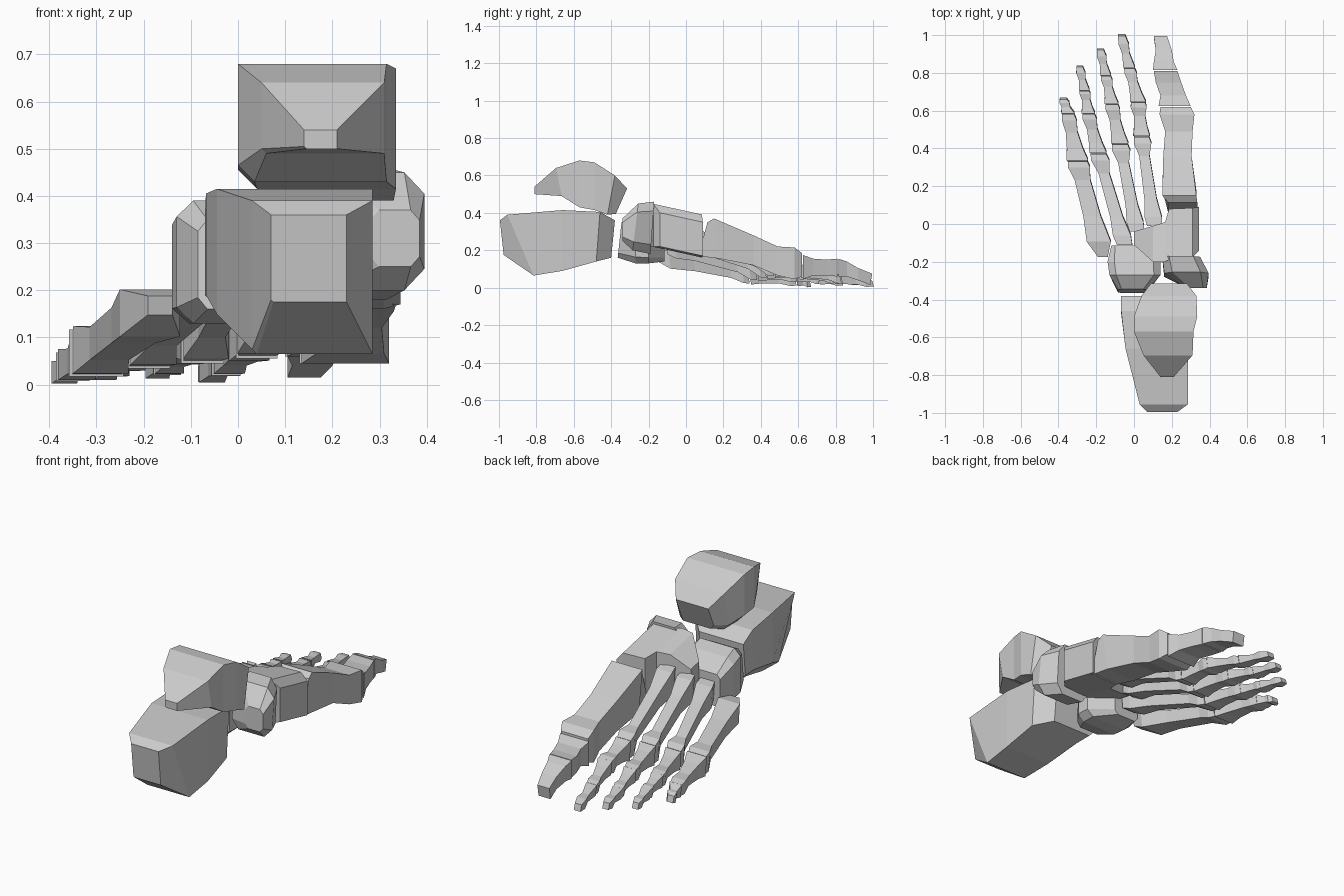
import bpy, bmesh


def ring_points(x0, x1, z0, z1, chamfer, cut):
    """Box section; eight-sided when chamfered; five-sided with the lower left cut."""
    if cut:
        return [(x0 + cut, z0), (x1, z0), (x1, z1), (x0, z1), (x0, z0 + cut)]
    if chamfer == 0:
        return [(x0, z0), (x1, z0), (x1, z1), (x0, z1)]
    a, b = (x1 - x0) * chamfer, (z1 - z0) * chamfer
    return [(x0 + a, z0), (x1 - a, z0), (x1, z0 + b), (x1, z1 - b),
            (x1 - a, z1), (x0 + a, z1), (x0, z1 - b), (x0, z0 + b)]


def loft(name, stations, chamfer=0, cuts=None, along_x=False, slope=0):
    """Stations: position, low/high across, low/high z, lean of the top edge."""
    bm = bmesh.new()
    rings = []
    for k, (p, a0, a1, z0, z1, lean) in enumerate(stations):
        ring = []
        for a, z in ring_points(a0, a1, z0, z1, chamfer, cuts[k] if cuts else 0):
            q = p + lean * ((z - z0) / (z1 - z0) - 0.5)
            x, y = (q, a) if along_x else (a, q)
            ring.append(bm.verts.new((x, y, z + slope * y)))
        rings.append(ring)
    n = len(rings[0])
    for r, s in zip(rings, rings[1:]):
        for i in range(n):
            j = (i + 1) % n
            bm.faces.new((r[i], r[j], s[j], s[i]))
    bm.faces.new(rings[0])
    bm.faces.new(rings[-1])
    bmesh.ops.recalc_face_normals(bm, faces=bm.faces)
    mesh = bpy.data.meshes.new(name)
    bm.to_mesh(mesh)
    bm.free()
    obj = bpy.data.objects.new(name, mesh)
    bpy.context.collection.objects.link(obj)
    return obj


def long_bone(name, a, b, shape):
    """Waisted bone between joints a and b: (x, y, z, half width, half height)."""
    stations = []
    for t, k in shape:
        x, y, z, w, h = [u + (v - u) * t for u, v in zip(a, b)]
        stations.append((y, x - w * k, x + w * k, z - h * k, z + h * k, -0.01))
    loft(name, stations)


# Heel bone
loft("heel_bone", [
    (-0.985, 0.07, 0.23, 0.175, 0.36, -0.02),
    (-0.885, 0.03, 0.285, 0.065, 0.39, -0.14),
    (-0.66, -0.045, 0.285, 0.09, 0.415, 0),
    (-0.47, -0.068, 0.27, 0.14, 0.405, 0.02),
    (-0.39, -0.07, 0.19, 0.16, 0.36, 0.02)], cuts=[0.005, 0.01, 0.06, 0.05, 0.03])

# Ankle bone
loft("ankle_bone", [
    (-0.81, 0.14, 0.21, 0.50, 0.54, 0),
    (-0.68, 0.05, 0.31, 0.49, 0.64, -0.03),
    (-0.57, 0.0, 0.315, 0.43, 0.68, 0),
    (-0.49, 0.0, 0.335, 0.415, 0.67, 0.0),
    (-0.40, 0.04, 0.33, 0.39, 0.60, 0.04),
    (-0.345, 0.09, 0.28, 0.395, 0.53, 0.06)], cuts=[0.005, 0.01, 0.035, 0.04, 0.03, 0.03])

# Midfoot bones
loft("inner_midfoot_bone", [
    (-0.34, 0.28, 0.385, 0.25, 0.37, 0),
    (-0.27, 0.16, 0.395, 0.20, 0.45, 0.03),
    (-0.18, 0.15, 0.35, 0.18, 0.46, 0.02)], 0.18)
loft("outer_midfoot_bone", [
    (-0.355, -0.085, 0.07, 0.16, 0.35, 0.02),
    (-0.27, -0.13, 0.14, 0.13, 0.39, 0),
    (-0.20, -0.14, 0.14, 0.13, 0.37, 0),
    (-0.115, -0.12, 0.03, 0.14, 0.31, 0)], 0.13)
loft("front_midfoot_bone", [
    (0.0, -0.11, -0.04, 0.21, 0.33, 0),
    (0.10, -0.20, -0.01, 0.19, 0.40, 0),
    (0.165, -0.20, 0.01, 0.18, 0.41, 0),
    (0.185, -0.19, 0.08, 0.18, 0.41, 0),
    (0.31, -0.175, 0.085, 0.18, 0.41, 0),
    (0.345, -0.14, 0.09, 0.19, 0.37, 0)], along_x=True, slope=-0.22)

# Big toe bones
loft("big_toe_metatarsal", [
    (0.09, 0.18, 0.335, 0.17, 0.35, 0.05),
    (0.165, 0.15, 0.33, 0.155, 0.37, -0.03),
    (0.36, 0.155, 0.305, 0.12, 0.28, 0),
    (0.49, 0.165, 0.31, 0.065, 0.22, 0),
    (0.58, 0.135, 0.32, 0.045, 0.215, 0),
    (0.62, 0.14, 0.30, 0.06, 0.185, 0)])
loft("big_toe_near_bone", [
    (0.625, 0.13, 0.30, 0.045, 0.175, 0),
    (0.68, 0.14, 0.275, 0.065, 0.155, 0),
    (0.75, 0.115, 0.25, 0.065, 0.15, 0),
    (0.81, 0.105, 0.23, 0.06, 0.155, 0)])
loft("big_toe_tip_bone", [
    (0.815, 0.10, 0.23, 0.06, 0.155, 0),
    (0.86, 0.105, 0.21, 0.06, 0.14, 0),
    (0.92, 0.115, 0.20, 0.04, 0.105, 0),
    (0.99, 0.105, 0.175, 0.015, 0.075, 0.01)])

# Joints of the four smaller toes, from midfoot to tip
rays = {
    "second": [(0.108, -0.005, 0.29, 0.046, 0.065), (0.04, 0.47, 0.105, 0.044, 0.05),
               (0.022, 0.65, 0.085, 0.042, 0.034), (-0.025, 0.83, 0.045, 0.031, 0.026),
               (-0.065, 1.0, 0.022, 0.026, 0.022)],
    "third": [(0.015, -0.035, 0.265, 0.045, 0.06), (-0.075, 0.43, 0.095, 0.046, 0.05),
              (-0.118, 0.64, 0.075, 0.037, 0.032), (-0.15, 0.79, 0.045, 0.029, 0.025),
              (-0.178, 0.925, 0.032, 0.024, 0.021)],
    "fourth": [(-0.05, -0.105, 0.225, 0.048, 0.055), (-0.19, 0.38, 0.08, 0.046, 0.046),
               (-0.242, 0.59, 0.06, 0.036, 0.031), (-0.262, 0.71, 0.042, 0.028, 0.025),
               (-0.288, 0.835, 0.028, 0.023, 0.02)],
    "fifth": [(-0.165, -0.17, 0.168, 0.065, 0.05), (-0.30, 0.34, 0.067, 0.058, 0.05),
              (-0.35, 0.59, 0.038, 0.036, 0.03), (-0.374, 0.665, 0.022, 0.024, 0.022)],
}
metatarsal = [(0, 0.85), (0.1, 1), (0.3, 0.72), (0.78, 0.62), (0.92, 1.05), (0.99, 0.9)]
outer = [(0, 0.4), (0.16, 1), (0.42, 0.75), (0.8, 0.7), (0.93, 1), (0.99, 0.9)]
phalanx = [(0.01, 1), (0.25, 0.82), (0.6, 0.7), (0.85, 1), (0.985, 0.9)]
tip = [(0.01, 1), (0.45, 0.7), (0.75, 1), (1, 0.75)]
for toe, joints in rays.items():
    last = len(joints) - 2
    for i, (a, b) in enumerate(zip(joints, joints[1:])):
        if i == 0:
            long_bone(toe + "_metatarsal", a, b, outer if toe == "fifth" else metatarsal)
        elif i == last:
            long_bone(toe + "_toe_tip_bone", a, b, tip)
        else:
            long_bone(f"{toe}_toe_bone_{i}", a, b, phalanx)
